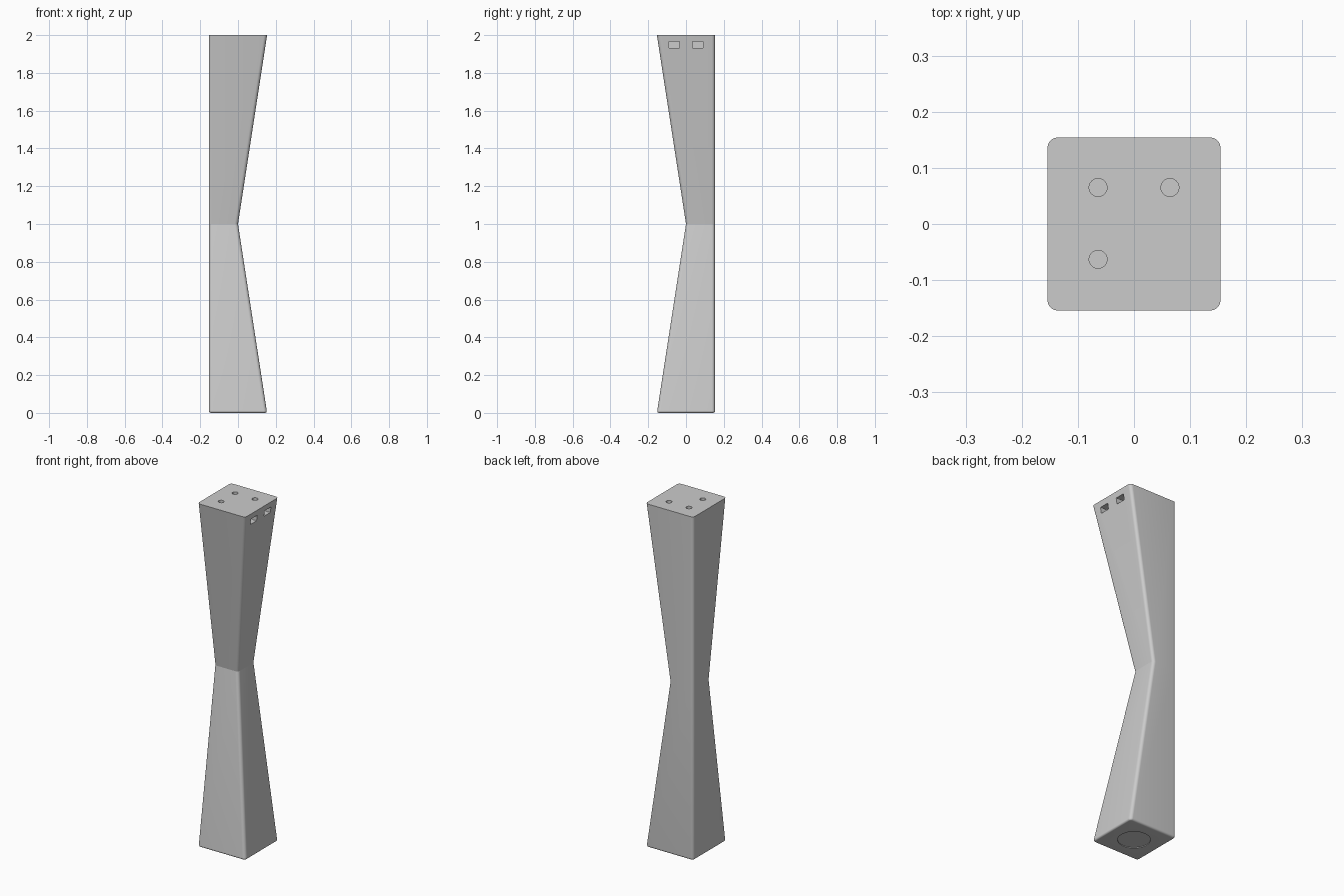
import bpy, bmesh
from math import sin, cos, pi, radians
from mathutils import Matrix

if "Cube" in bpy.data.objects:
    bpy.data.objects.remove(bpy.data.objects["Cube"])

H = 0.154       # half width of the ends
R = 0.018       # corner radius of the section
FILLET = 0.012  # rounding of the bottom rim
SEG = 8


def rounded_rect(x0, x1, y0, y1, r):
    """Counter-clockwise rounded rectangle as 2D points."""
    centres = [(x1 - r, y1 - r), (x0 + r, y1 - r), (x0 + r, y0 + r), (x1 - r, y0 + r)]
    return [(cx + r * cos((q + i / SEG) * pi / 2), cy + r * sin((q + i / SEG) * pi / 2))
            for q, (cx, cy) in enumerate(centres) for i in range(SEG + 1)]


def loft(name, sections, matrix=Matrix()):
    """Skin a stack of (z, outline) sections and cap both ends."""
    bm = bmesh.new()
    rings = [[bm.verts.new((x, y, z)) for x, y in pts] for z, pts in sections]
    n = len(rings[0])
    for a, b in zip(rings, rings[1:]):
        for i in range(n):
            j = (i + 1) % n
            bm.faces.new((a[i], a[j], b[j], b[i]))
    bm.faces.new(rings[0][::-1])
    bm.faces.new(rings[-1])
    bm.transform(matrix)
    bmesh.ops.recalc_face_normals(bm, faces=bm.faces)
    mesh = bpy.data.meshes.new(name)
    bm.to_mesh(mesh)
    bm.free()
    ob = bpy.data.objects.new(name, mesh)
    bpy.context.collection.objects.link(ob)
    return ob


def cylinder(name, x, y, z0, z1, r):
    pts = [(x + r * cos(2 * pi * i / 40), y + r * sin(2 * pi * i / 40)) for i in range(40)]
    return loft(name, [(z0, pts), (z1, pts)])


def body_section(z, inset=0.0):
    """Two sides stay upright, the +x and -y sides pinch to the middle."""
    s = H * abs(z - 1)
    return z, rounded_rect(-H + inset, s - inset, -s + inset, H - inset, R - inset)


# Leg body: rounded bottom rim, pinched waist, sharp top
sections = []
for i in range(SEG + 1):
    a = i / SEG * pi / 2
    sections.append(body_section(FILLET * (1 - sin(a)), FILLET * (1 - cos(a))))
sections = sections[::-1] + [body_section(1.0), body_section(2.0)]
leg = loft("leg", sections)

# Round dowel holes in the top
cutters = [cylinder("hole_cutter", x, y, 1.968, 2.05, 0.016)
           for x, y in [(-0.064, 0.065), (0.064, 0.065), (-0.064, -0.063)]]

# Shallow round recess underneath
cutters.append(cylinder("base_cutter", 0, 0, -0.05, 0.004, 0.085))

# Two slots high on the right side
slot = rounded_rect(-0.029, 0.029, -0.017, 0.017, 0.004)
to_x = Matrix(((0, 0, 1, 0), (1, 0, 0, 0), (0, 1, 0, 1.949), (0, 0, 0, 1)))
for y in (-0.063, 0.063):
    cutters.append(loft("slot_cutter", [(0.105, slot), (0.2, slot)],
                        Matrix.Translation((0, y, 0)) @ to_x))

bpy.context.view_layer.objects.active = leg
leg.select_set(True)
for c in cutters:
    mod = leg.modifiers.new("cut", 'BOOLEAN')
    mod.operation = 'DIFFERENCE'
    mod.solver = 'EXACT'
    mod.object = c
    bpy.ops.object.modifier_apply(modifier=mod.name)
    bpy.data.objects.remove(c)

bpy.ops.object.shade_smooth_by_angle(angle=radians(14))
